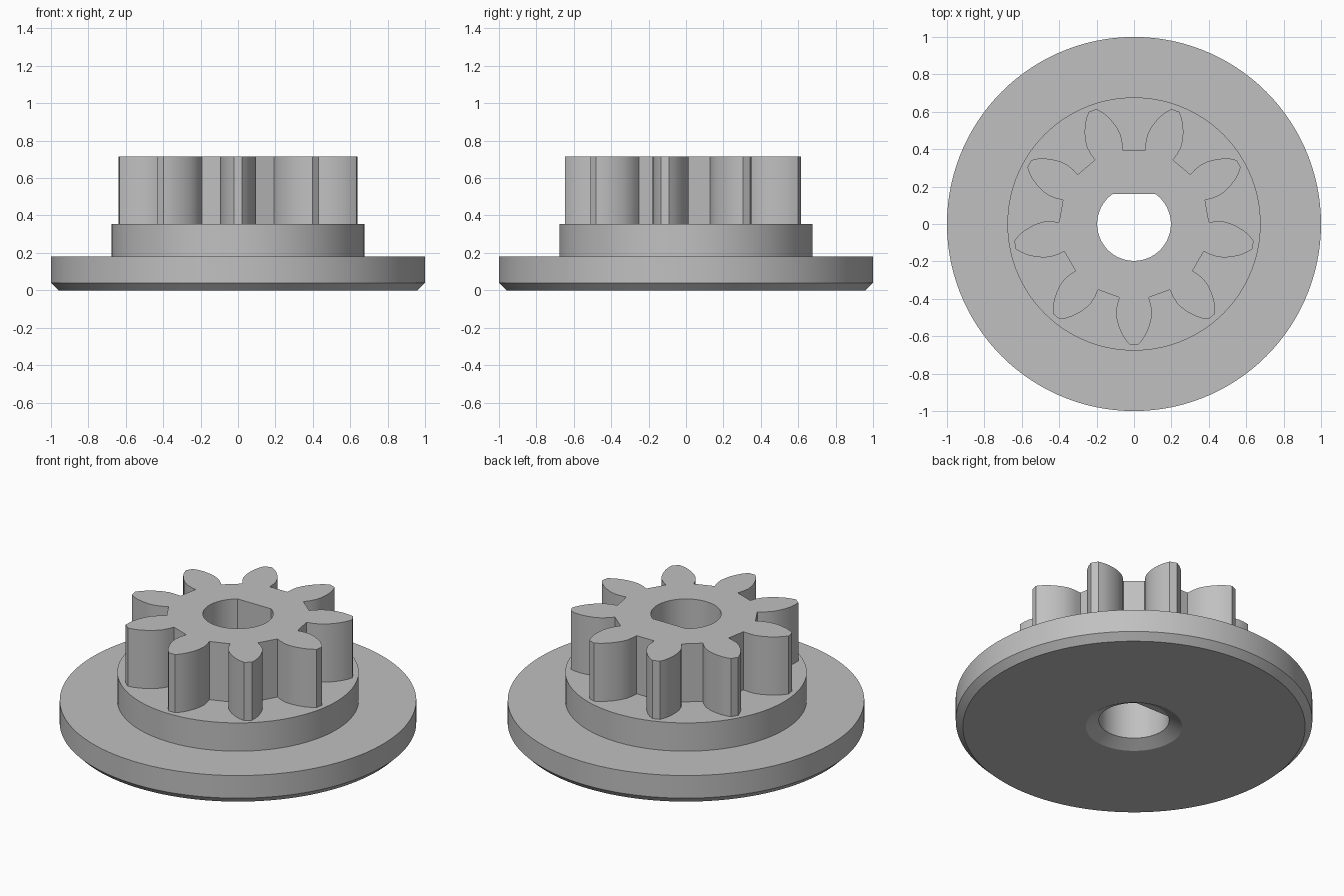
import bpy
import bmesh
from math import sin, cos, pi, radians, asin

cube = bpy.data.objects.get("Cube")
if cube:
    bpy.data.objects.remove(cube, do_unlink=True)

grey = bpy.data.materials.new("plain grey")
grey.use_nodes = True
grey.diffuse_color = (0.53, 0.53, 0.53, 1)
grey.node_tree.nodes["Principled BSDF"].inputs["Base Color"].default_value = grey.diffuse_color


def add_object(name, bm):
    bmesh.ops.recalc_face_normals(bm, faces=bm.faces)
    mesh = bpy.data.meshes.new(name)
    bm.to_mesh(mesh)
    bm.free()
    mesh.materials.append(grey)
    obj = bpy.data.objects.new(name, mesh)
    bpy.context.collection.objects.link(obj)
    return obj


def stack(name, loops):
    """Join equally sized rings of points and cap both ends."""
    bm = bmesh.new()
    rings = [[bm.verts.new(p) for p in loop] for loop in loops]
    n = len(rings[0])
    for low, high in zip(rings, rings[1:]):
        for i in range(n):
            j = (i + 1) % n
            bm.faces.new((low[i], low[j], high[j], high[i]))
    bm.faces.new(rings[0])
    bm.faces.new(rings[-1])
    return add_object(name, bm)


def lathe(name, profile, n=120):
    return stack(name, [[(r * cos(2 * pi * i / n), r * sin(2 * pi * i / n), z)
                         for i in range(n)] for r, z in profile])


def prism(name, outline, z0, z1):
    return stack(name, [[(x, y, z) for x, y in outline] for z in (z0, z1)])


# Flange with bevelled lower rim, and the stepped hub on it
body = lathe("flanged_gear", [(0.96, 0), (1, 0.04), (1, 0.18), (0.677, 0.18), (0.677, 0.355)])

# Nine-tooth gear: half a tooth as (distance from centre, half width)
half = [(0.393, 0.079), (0.43, 0.09), (0.47, 0.096), (0.51, 0.092),
        (0.55, 0.081), (0.59, 0.064), (0.62, 0.045), (0.646, 0.022)]
tooth = [(a, -w) for a, w in half] + [(a, w) for a, w in reversed(half)]
outline = []
for k in range(9):
    t = radians(-90 + 40 * k)
    outline += [(a * cos(t) - w * sin(t), a * sin(t) + w * cos(t)) for a, w in tooth]
gear = prism("gear_teeth", outline, 0.3, 0.715)

# D-shaped shaft bore, flat towards the back, with a countersink below
bore_r, flat_y, steps = 0.197, 0.16, 64
start = pi - asin(flat_y / bore_r)
sweep = pi + 2 * asin(flat_y / bore_r)
arc = [start + sweep * i / steps for i in range(steps + 1)]
bore = prism("bore_cutter", [(bore_r * cos(t), bore_r * sin(t)) for t in arc], -0.1, 0.9)
sink = lathe("countersink_cutter", [(0.307, -0.02), (0.198, 0.04)])

# Combine the parts into one solid
bpy.context.view_layer.objects.active = body
for part, operation in ((gear, 'UNION'), (bore, 'DIFFERENCE'), (sink, 'DIFFERENCE')):
    mod = body.modifiers.new(part.name, 'BOOLEAN')
    mod.operation = operation
    mod.solver = 'EXACT'
    mod.object = part
    bpy.ops.object.modifier_apply(modifier=mod.name)
    bpy.data.objects.remove(part, do_unlink=True)

bpy.ops.object.select_all(action='DESELECT')
body.select_set(True)
bpy.ops.object.shade_smooth_by_angle(angle=radians(25))
